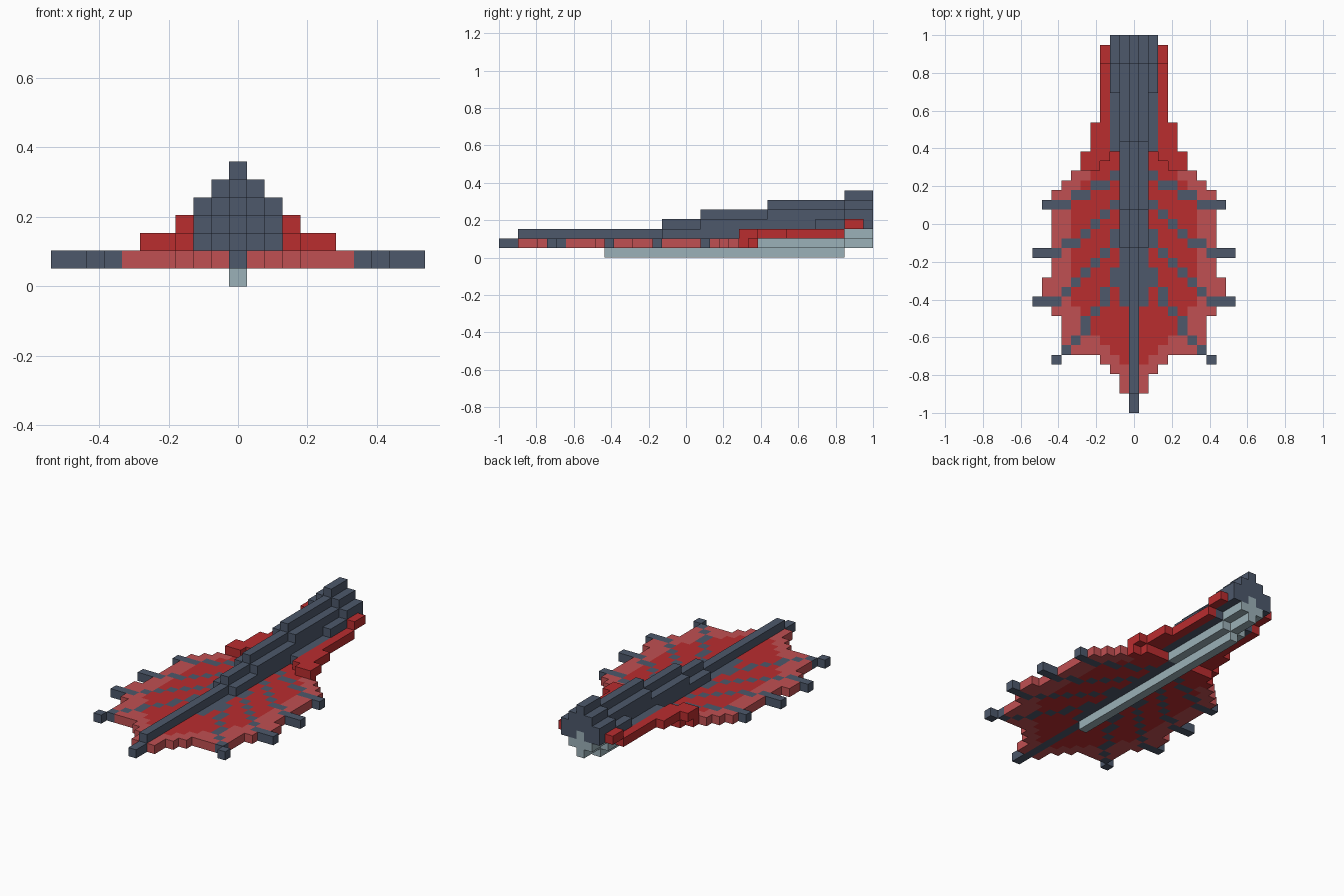
import bpy
import bmesh

cube = bpy.data.objects.get("Cube")
if cube:
    bpy.data.objects.remove(cube, do_unlink=True)

U = 2 / 39        # block size
LAST = 38         # last row, at the back
cells = {}        # (column, row, layer) -> part name


def material(name, r, g, b):
    m = bpy.data.materials.new(name)
    m.use_nodes = True
    m.diffuse_color = (r, g, b, 1)
    node = next(n for n in m.node_tree.nodes if n.type == 'BSDF_PRINCIPLED')
    node.inputs["Base Color"].default_value = (r, g, b, 1)
    node.inputs["Roughness"].default_value = 0.8
    return m


slate = material("slate", .074, .098, .147)
red = material("red", .49, .026, .028)
pale_red = material("pale red", .53, .08, .084)
pale_steel = material("pale steel", .33, .44, .48)

PARTS = {"webbing_inner": red, "webbing_edge": pale_red, "ribs": slate,
         "neck_sides": red, "spine_ridge": slate, "belly_keel": pale_steel}


def fill(part, cols, rows, layer):
    """Fill blocks on both sides; cols and rows are inclusive ranges."""
    for c in range(cols[0], cols[1] + 1):
        for r in range(rows[0], rows[1] + 1):
            cells[c, r, layer] = part
            cells[-c, r, layer] = part


# Webbing: half width of the whole fan and of its darker middle, row by row
outline = [1, 1, 2, 3, 7, 7, 7, 7, 8, 8, 9, 9, 8, 8, 8, 8, 8, 8, 8, 8, 8, 7, 6, 5, 4]
middle = [-1, -1, -1, 1, 2, 3, 5, 5, 5, 6, 6, 6, 6, 6, 6, 6, 6, 6, 6, 6, 5, 5, 4, 5, 4]
for row, (outer, inner) in enumerate(zip(outline, middle), start=2):
    fill("webbing_edge", (0, outer), (row, row), 1)
    if inner >= 0:
        fill("webbing_inner", (0, inner), (row, row), 1)

# Ribs: (first column, last column, first row, last row)
ribs = [
    (8, 8, 5, 5), (7, 7, 6, 6), (6, 6, 7, 7), (5, 5, 8, 9), (4, 4, 10, 10),
    (3, 3, 11, 12), (2, 2, 13, 14),
    (8, 10, 11, 11), (7, 7, 12, 12), (6, 6, 13, 13), (5, 5, 14, 14),
    (4, 4, 15, 15), (3, 3, 16, 16), (2, 2, 17, 18),
    (8, 10, 16, 16), (6, 7, 17, 17), (5, 5, 18, 18), (4, 4, 19, 19),
    (3, 3, 20, 20), (2, 2, 21, 21),
    (7, 9, 21, 21), (5, 6, 22, 22), (3, 4, 23, 23), (2, 2, 24, 24),
]
for c0, c1, r0, r1 in ribs:
    fill("ribs", (c0, c1), (r0, r1), 1)

# Red sides of the neck
fill("neck_sides", (4, 5), (25, 25), 2)
fill("neck_sides", (3, 5), (26, 26), 2)
fill("neck_sides", (3, 4), (27, 29), 2)
fill("neck_sides", (3, 3), (30, 35), 2)
fill("neck_sides", (3, 3), (36, 37), 3)

# Stepped ridge: for each column, the row where each layer starts
fill("spine_ridge", (0, 0), (0, 26), 1)
fill("spine_ridge", (1, 1), (11, 26), 1)
for column, starts in enumerate([(2, 17, 21, 28, 36), (17, 21, 28, 36), (27, 33, 36)]):
    for layer, start in enumerate(starts, start=2):
        end = 35 if layer == 2 else LAST
        fill("spine_ridge", (column, column), (start, end), layer)

# Pale keel below, rising one layer at the back
fill("belly_keel", (0, 0), (11, 35), 0)
fill("belly_keel", (0, 1), (27, 35), 1)
fill("belly_keel", (0, 0), (36, LAST), 1)
fill("belly_keel", (0, 1), (36, LAST), 2)
fill("belly_keel", (0, 0), (36, LAST), 3)


def build(part, mat):
    """Make one mesh from the outer faces of a part's blocks."""
    bm = bmesh.new()
    for cell, owner in cells.items():
        if owner != part:
            continue
        for axis in range(3):
            for side in (0, 1):
                beside = list(cell)
                beside[axis] += 2 * side - 1
                if tuple(beside) in cells:
                    continue
                a, b = (axis + 1) % 3, (axis + 2) % 3
                corners = []
                for da, db in ((0, 0), (1, 0), (1, 1), (0, 1)):
                    p = list(cell)
                    p[axis] += side
                    p[a] += da
                    p[b] += db
                    corners.append(bm.verts.new(((p[0] - .5) * U, p[1] * U - 1, p[2] * U)))
                bm.faces.new(corners if side else corners[::-1])
    bmesh.ops.remove_doubles(bm, verts=bm.verts, dist=U / 100)
    bmesh.ops.dissolve_limit(bm, angle_limit=.01, verts=bm.verts, edges=bm.edges)
    mesh = bpy.data.meshes.new(part)
    bm.to_mesh(mesh)
    bm.free()
    mesh.materials.append(mat)
    bpy.context.collection.objects.link(bpy.data.objects.new(part, mesh))


for part_name, part_material in PARTS.items():
    build(part_name, part_material)
